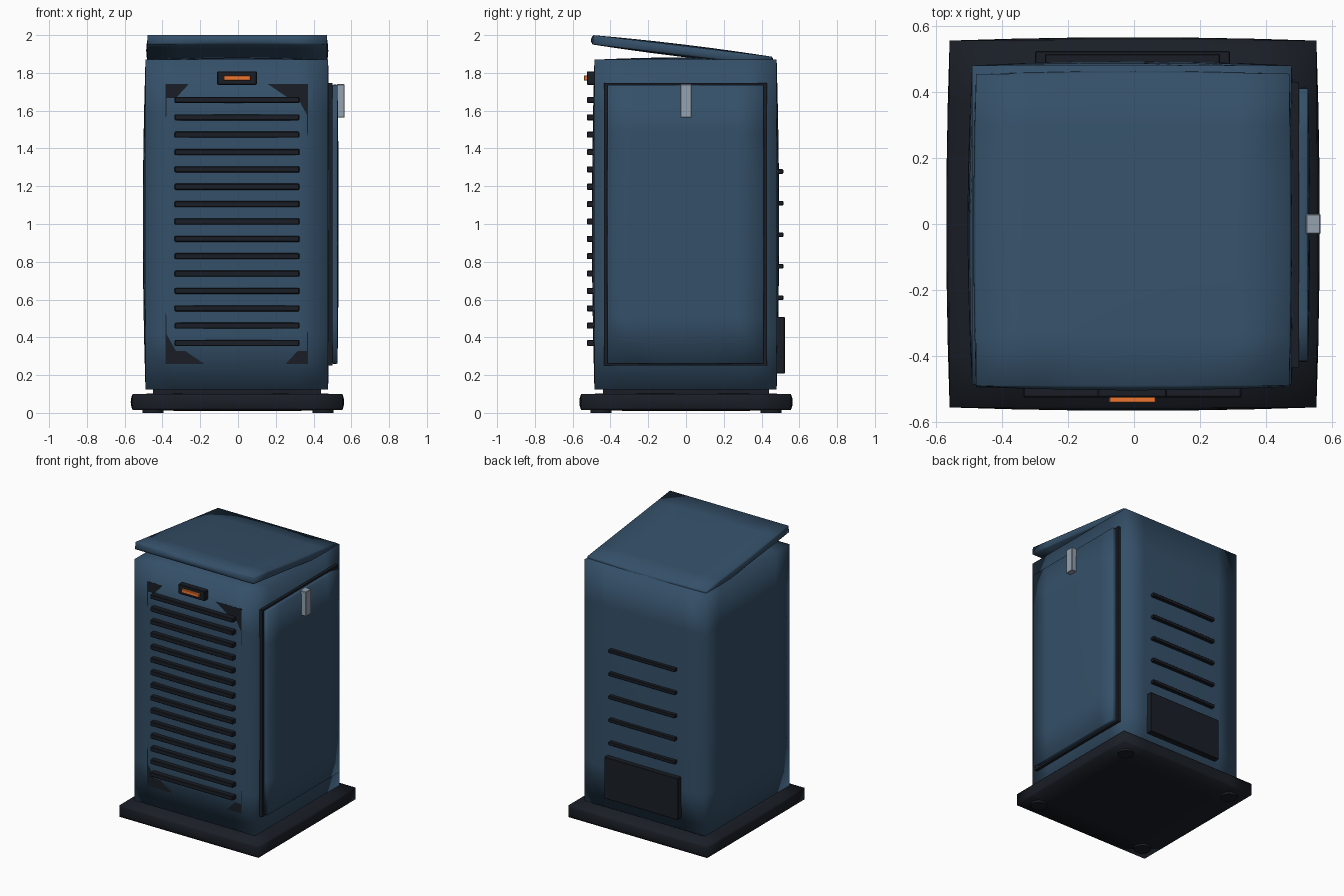
import bpy, bmesh
from mathutils import Matrix

if "Cube" in bpy.data.objects:
    bpy.data.objects.remove(bpy.data.objects["Cube"])


def mat(name, col):
    m = bpy.data.materials.new(name)
    m.diffuse_color = (*col, 1)
    m.use_nodes = True
    m.node_tree.nodes["Principled BSDF"].inputs["Base Color"].default_value = m.diffuse_color
    return m


BLUE = mat("blue_paint", (0.035, 0.08, 0.14))
BLACK = mat("black_plastic", (0.010, 0.013, 0.019))
ORANGE = mat("orange_lamp", (0.85, 0.18, 0.03))
STEEL = mat("steel", (0.30, 0.36, 0.43))


def finish(bm, name, material, smooth=False):
    me = bpy.data.meshes.new(name)
    bm.to_mesh(me)
    bm.free()
    ob = bpy.data.objects.new(name, me)
    bpy.context.collection.objects.link(ob)
    me.materials.append(material)
    for p in me.polygons:
        p.use_smooth = smooth
    return ob


def box(name, x, y, z, material, bevel=0.0):
    """Plain box from three (min, max) ranges, optionally bevelled."""
    bm = bmesh.new()
    bmesh.ops.create_cube(bm, size=1)
    for v in bm.verts:
        v.co = [(a + b) / 2 + c * (b - a) for (a, b), c in zip((x, y, z), v.co)]
    if bevel:
        bmesh.ops.bevel(bm, geom=bm.edges[:], offset=bevel, segments=1, affect='EDGES')
    return finish(bm, name, material)


def domed_box(name, x, y, z, bulge, material, tilt=0.0):
    """Smooth box whose six faces bow outwards; bulge is per axis."""
    bm = bmesh.new()
    bmesh.ops.create_cube(bm, size=2)
    bmesh.ops.subdivide_edges(bm, edges=bm.edges[:], cuts=5, use_grid_fill=True)
    rng = (x, y, z)
    centre = [(a + b) / 2 for a, b in rng]
    for v in bm.verts:
        u = v.co.copy()
        for i in range(3):
            j, k = (i + 1) % 3, (i + 2) % 3
            v.co[i] = u[i] * (rng[i][1] - rng[i][0]) / 2
            if abs(u[i]) > 0.999:
                v.co[i] += u[i] * bulge[i] * (1 - u[j] ** 2) * (1 - u[k] ** 2)
    bmesh.ops.transform(bm, verts=bm.verts[:],
                        matrix=Matrix.Translation(centre) @ Matrix.Rotation(tilt, 4, 'X'))
    return finish(bm, name, material, True)


# Base plate, feet and plinth
domed_box("base_plate", (-0.558, 0.552), (-0.555, 0.555), (0.015, 0.1),
          (0.01, 0.01, 0.006), BLACK)
for i, (fx, fy) in enumerate([(-1, -1), (1, -1), (1, 1), (-1, 1)]):
    bm = bmesh.new()
    bmesh.ops.create_cone(bm, cap_ends=True, segments=16, radius1=0.055, radius2=0.055,
                          depth=0.03,
                          matrix=Matrix.Translation((fx * 0.45, fy * 0.45, 0.015)))
    finish(bm, f"foot_{i + 1}", BLACK)
box("plinth", (-0.45, 0.44), (-0.44, 0.44), (0.08, 0.15), BLACK)

# Cabinet body and tilted lid
domed_box("cabinet_body", (-0.49, 0.477), (-0.485, 0.48), (0.125, 1.87),
          (0.014, 0.013, 0.012), BLUE)
domed_box("lid", (-0.478, 0.47), (-0.495, 0.455), (1.893, 1.943),
          (0.008, 0.012, 0.008), BLUE, tilt=-0.12)

# Front grille: backing panel whose corners show, and slats
box("grille_backing", (-0.385, 0.37), (-0.4878, -0.45), (0.26, 1.74), BLACK)
for i in range(15):
    z = 0.37 + i * 0.0919
    box(f"grille_slat_{i + 1}", (-0.335, 0.325), (-0.525, -0.48),
        (z - 0.016, z + 0.016), BLACK, 0.004)

# Status lamp
box("lamp_housing", (-0.11, 0.1), (-0.525, -0.48), (1.737, 1.808), BLACK, 0.004)
box("lamp", (-0.075, 0.065), (-0.54, -0.52), (1.76, 1.786), ORANGE, 0.002)

# Side door, frame and latch
box("door_frame", (0.46, 0.5), (-0.435, 0.43), (0.25, 1.747), BLACK)
domed_box("door", (0.498, 0.527), (-0.415, 0.41), (0.262, 1.735),
          (0.006, 0.003, 0.003), BLUE)
box("door_latch", (0.52, 0.565), (-0.03, 0.03), (1.563, 1.74), STEEL, 0.003)

# Rear vents and service panel
for i in range(5):
    z = 0.61 + i * 0.167
    box(f"rear_vent_{i + 1}", (-0.27, 0.26), (0.47, 0.515),
        (z - 0.012, z + 0.012), BLACK, 0.003)
box("rear_service_panel", (-0.3, 0.29), (0.47, 0.523), (0.208, 0.508), BLACK, 0.003)
